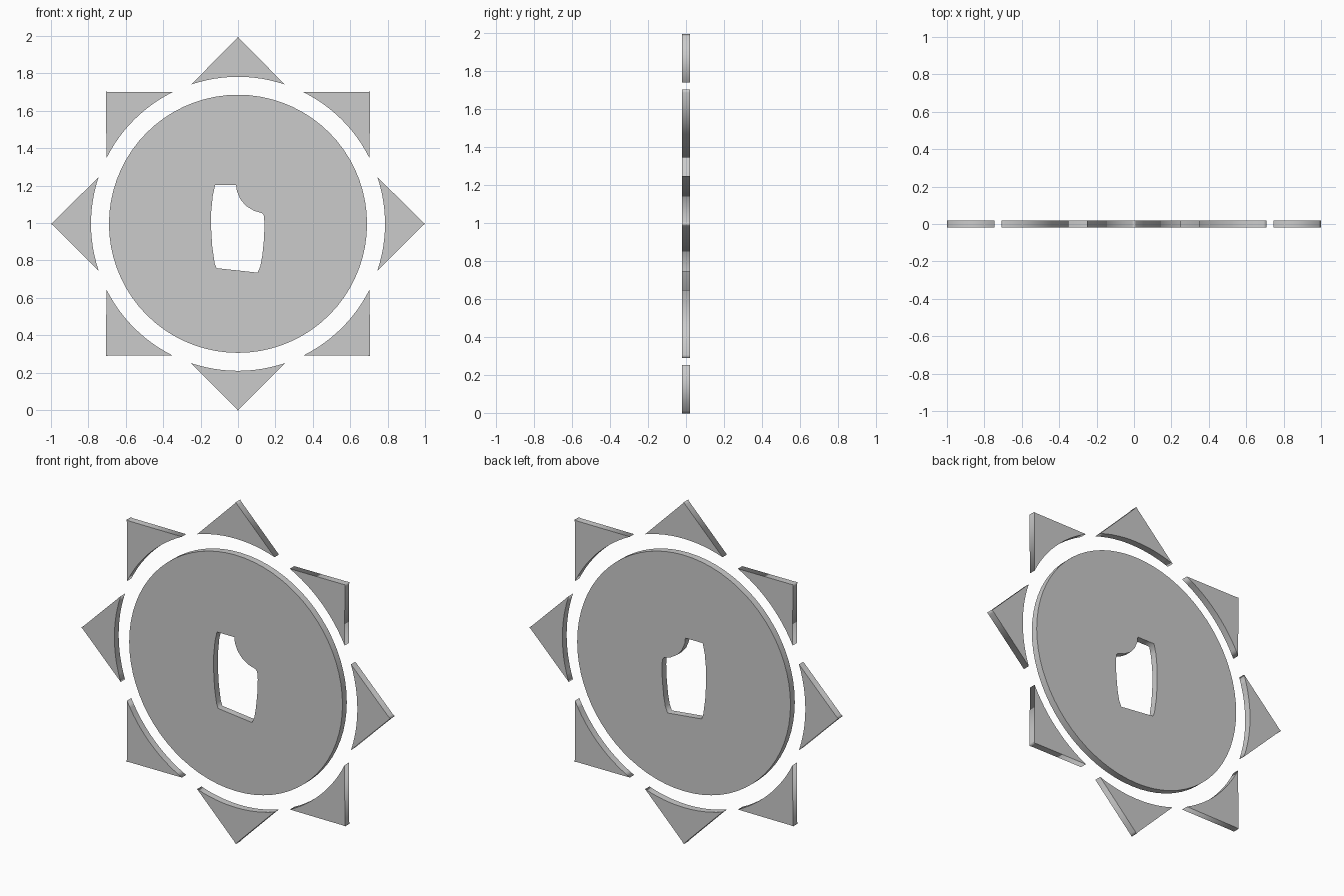
import bpy, bmesh
from math import sin, cos, radians, pi
from mathutils import Matrix

if "Cube" in bpy.data.objects:
    bpy.data.objects.remove(bpy.data.objects["Cube"])

CENTRE_Z = 0.996
HALF_THICK = 0.02


def plate(name, outlines, spin=0.0):
    """Flat upright plate filled between closed 2D outlines (x, z about the centre)."""
    curve = bpy.data.curves.new(name + "_profile", 'CURVE')
    curve.dimensions = '2D'
    curve.fill_mode = 'BOTH'
    curve.extrude = HALF_THICK
    for pts in outlines:
        s = curve.splines.new('POLY')
        s.points.add(len(pts) - 1)
        for p, (x, z) in zip(s.points, pts):
            p.co = (x, z, 0, 1)
        s.use_cyclic_u = True
    temp = bpy.data.objects.new(name + "_profile", curve)
    bpy.context.collection.objects.link(temp)
    bpy.context.view_layer.update()
    mesh = bpy.data.meshes.new_from_object(
        temp.evaluated_get(bpy.context.evaluated_depsgraph_get()))
    bpy.data.objects.remove(temp)
    bpy.data.curves.remove(curve)

    # Weld caps to the rim, then stand the plate up facing -y
    bm = bmesh.new()
    bm.from_mesh(mesh)
    bmesh.ops.remove_doubles(bm, verts=bm.verts, dist=0.0001)
    bmesh.ops.recalc_face_normals(bm, faces=bm.faces)
    bm.transform(Matrix.Translation((0, 0, CENTRE_Z))
                 @ Matrix.Rotation(pi / 2, 4, 'X') @ Matrix.Rotation(spin, 4, 'Z'))
    bm.to_mesh(mesh)
    bm.free()
    mesh.name = name
    obj = bpy.data.objects.new(name, mesh)
    bpy.context.collection.objects.link(obj)
    return obj


def arc(radius, start, end, steps):
    angles = [radians(start + (end - start) * i / steps) for i in range(steps + 1)]
    return [(radius * cos(a), radius * sin(a)) for a in angles]


# Round disc with an irregular opening
hole = [(-0.122, 0.208), (-0.01, 0.208), (-0.006, 0.175), (0.012, 0.132),
        (0.042, 0.096), (0.085, 0.07), (0.128, 0.057), (0.138, 0.045),
        (0.142, 0.0), (0.139, -0.08), (0.13, -0.17), (0.12, -0.225),
        (0.105, -0.261), (-0.115, -0.237), (-0.125, -0.21), (-0.138, -0.12),
        (-0.144, -0.02), (-0.143, 0.07), (-0.135, 0.15)]
plate("disc", [arc(0.69, 0, 360, 72)[:-1], hole])

# Eight pointed rays with concave inner edges and slightly blunted tips
ray = arc(0.786, 18.6, -18.6, 12) + [(0.987, -0.01), (1.0, 0.0), (0.987, 0.01)]
for i in range(8):
    plate(f"ray_{i + 1}", [ray], i * pi / 4)
